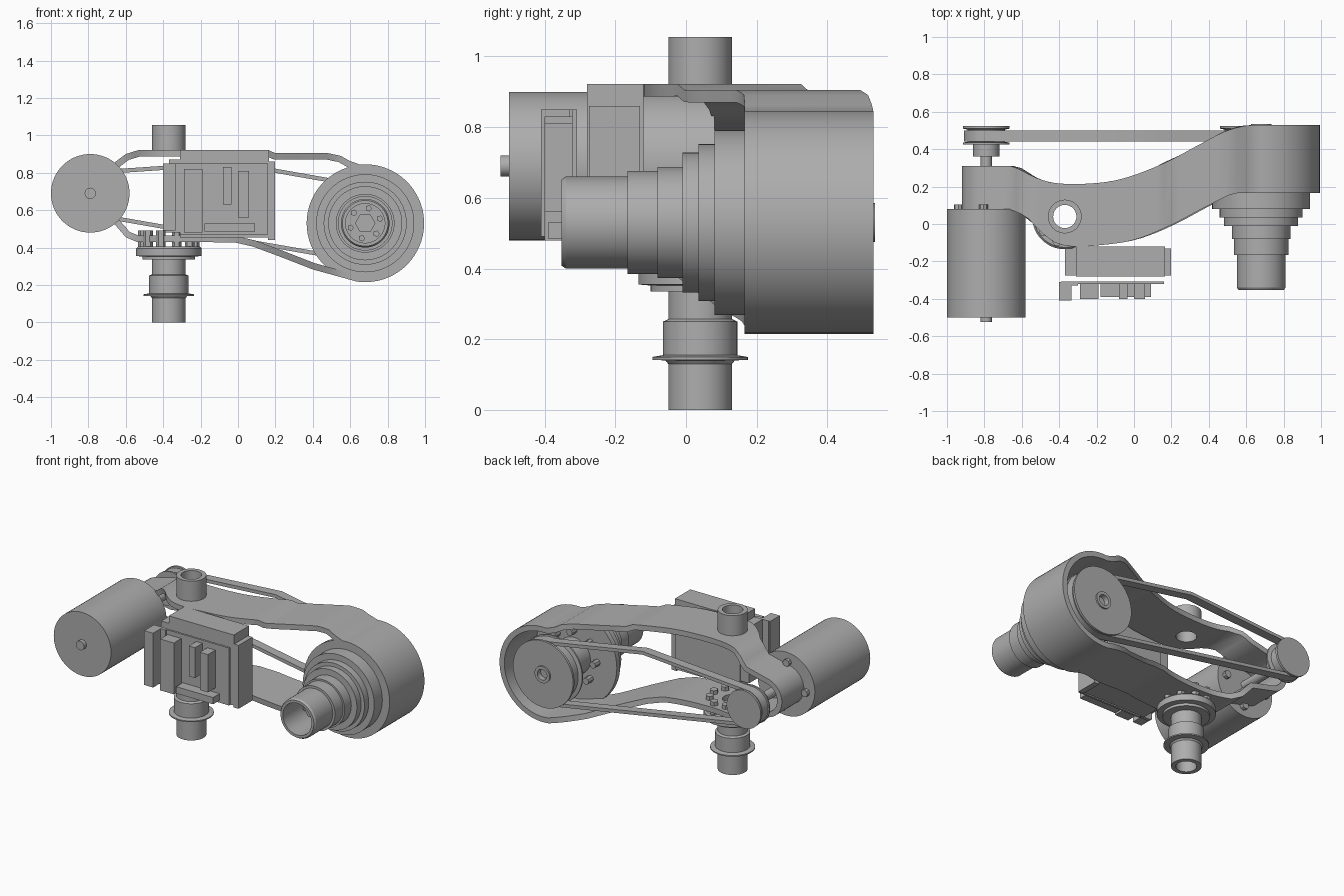
import bpy, bmesh
from math import cos, sin, pi, radians
from mathutils import Vector

cube = bpy.data.objects.get("Cube")
if cube:
    bpy.data.objects.remove(cube, do_unlink=True)

grey = bpy.data.materials.new("plain_grey")
grey.use_nodes = True
grey.diffuse_color = (0.42, 0.42, 0.42, 1)
grey.node_tree.nodes["Principled BSDF"].inputs["Base Color"].default_value = (0.42, 0.42, 0.42, 1)


def make(name, verts, faces, smooth=True):
    mesh = bpy.data.meshes.new(name)
    mesh.from_pydata(verts, [], faces)
    bm = bmesh.new()
    bm.from_mesh(mesh)
    bmesh.ops.remove_doubles(bm, verts=bm.verts, dist=0.0001)
    bmesh.ops.recalc_face_normals(bm, faces=bm.faces)
    bm.to_mesh(mesh)
    bm.free()
    mesh.materials.append(grey)
    ob = bpy.data.objects.new(name, mesh)
    bpy.context.collection.objects.link(ob)
    if smooth:
        smooth_shade(ob)
    return ob


def smooth_shade(ob):
    bpy.ops.object.select_all(action='DESELECT')
    ob.select_set(True)
    bpy.context.view_layer.objects.active = ob
    bpy.ops.object.shade_smooth_by_angle(angle=radians(30))


def lathe(name, profile, centre, axis='Y', sides=48):
    """Spin a closed (radius, height) profile about an axis."""
    a, b = centre
    n = len(profile)
    verts, faces = [], []
    for i in range(sides):
        t = 2 * pi * i / sides
        for r, h in profile:
            u, v = a + r * cos(t), b + r * sin(t)
            verts.append((u, h, v) if axis == 'Y' else (u, v, h))
    for i in range(sides):
        j = (i + 1) % sides
        for k in range(n):
            m = (k + 1) % n
            if profile[k][0] or profile[m][0]:
                faces.append((i * n + k, j * n + k, j * n + m, i * n + m))
    return make(name, verts, faces)


def rod(name, r, h0, h1, centre, axis='Y', sides=48):
    return lathe(name, [(0, h0), (r, h0), (r, h1), (0, h1)], centre, axis, sides)


def box(name, x0, x1, y0, y1, z0, z1):
    v = [(x, y, z) for x in (x0, x1) for y in (y0, y1) for z in (z0, z1)]
    f = [(0, 1, 3, 2), (4, 5, 7, 6), (0, 1, 5, 4), (2, 3, 7, 6), (0, 2, 6, 4), (1, 3, 7, 5)]
    return make(name, v, f, False)


def arc(centre, r, a0, a1, n):
    angles = [radians(a0 + (a1 - a0) * i / n) for i in range(n + 1)]
    return [(centre[0] + r * cos(t), centre[1] + r * sin(t)) for t in angles]


def hermite(pts):
    """Smooth curve y(x) through the points."""
    n = len(pts)
    slope = [0.0] * n
    for i in range(1, n - 1):
        slope[i] = (pts[i + 1][1] - pts[i - 1][1]) / (pts[i + 1][0] - pts[i - 1][0])

    def f(x):
        if x <= pts[0][0]:
            return pts[0][1]
        for i in range(n - 1):
            (xa, ya), (xb, yb) = pts[i], pts[i + 1]
            if x <= xb:
                w = xb - xa
                t = (x - xa) / w
                s = t * t * (3 - 2 * t)
                return (ya + (yb - ya) * s + w * t * (1 - t) ** 2 * slope[i]
                        - w * t * t * (1 - t) * slope[i + 1])
        return pts[-1][1]
    return f


def band(name, outline, wall, front, back, step=0.035):
    """Closed strip following a clockwise x-z outline, thickened inwards."""
    path = []
    for p, q in zip(outline, outline[1:] + outline[:1]):
        p, q = Vector(p), Vector(q)
        n = max(1, int((q - p).length / step))
        path += [p.lerp(q, i / n) for i in range(n)]
    count = len(path)
    verts, faces = [], []
    for i, p in enumerate(path):
        d = (path[(i + 1) % count] - path[i - 1]).normalized()
        q = p + Vector((d.y, -d.x)) * wall
        for c, edge in ((p, front), (p, back), (q, back), (q, front)):
            verts.append((c.x, edge(p.x), c.y))
    for i in range(count):
        j = (i + 1) % count
        for k in range(4):
            m = (k + 1) % 4
            faces.append((i * 4 + k, j * 4 + k, j * 4 + m, i * 4 + m))
    return make(name, verts, faces)


MOTOR, HUB, PIVOT = (-0.79, 0.69), (0.68, 0.53), (-0.37, 0.04)

# arm housing: an open loop with swept front and back edges
front_edge = hermite([(-0.7, 0.08), (-0.58, 0.04), (-0.5, -0.04), (-0.42, -0.1), (-0.33, -0.12),
                      (-0.2, -0.115), (0, -0.085), (0.2, -0.005), (0.4, 0.1), (0.56, 0.165)])
back_edge = hermite([(-0.67, 0.31), (-0.62, 0.295), (-0.53, 0.25), (-0.43, 0.22), (-0.26, 0.215),
                     (-0.07, 0.24), (0.16, 0.325), (0.35, 0.425), (0.5, 0.5), (0.65, 0.53)])
outline = (arc(MOTOR, 0.13, 255, 105, 14)
           + [(-0.66, 0.855), (-0.6, 0.9), (-0.53, 0.922), (0.16, 0.922), (0.2, 0.905),
              (0.48, 0.905), (0.55, 0.89), (0.6, 0.862)]
           + arc(HUB, 0.315, 95, -98, 36)
           + [(0.4, 0.283), (0.22, 0.353), (0.08, 0.405), (-0.02, 0.428), (-0.54, 0.43),
              (-0.6, 0.455), (-0.66, 0.525)])
housing = band("arm_housing", outline, 0.035, front_edge, back_edge)

# pivot hole through both walls of the arm
cutter = rod("pivot_cutter", 0.062, 0.3, 1.1, PIVOT, 'Z')
cutter.hide_render = True
cut = housing.modifiers.new("pivot_hole", 'BOOLEAN')
cut.operation, cut.object, cut.solver = 'DIFFERENCE', cutter, 'EXACT'
bpy.context.view_layer.objects.active = housing
bpy.ops.object.modifier_apply(modifier=cut.name)
bpy.data.objects.remove(cutter, do_unlink=True)
smooth_shade(housing)

# pivot tubes above and below the arm
lathe("upper_pivot_tube", [(0.062, 0.9), (0.09, 0.9), (0.09, 1.055), (0.062, 1.055)], PIVOT, 'Z')
lathe("lower_pivot_tube",
      [(0.062, 0), (0.09, 0), (0.09, 0.13), (0.098, 0.14), (0.135, 0.142), (0.135, 0.15),
       (0.105, 0.155), (0.105, 0.25), (0.09, 0.257), (0.09, 0.335), (0.14, 0.335), (0.14, 0.352),
       (0.175, 0.355), (0.175, 0.395), (0.165, 0.405), (0.062, 0.405)], PIVOT, 'Z')
for i in range(10):
    t = 2 * pi * i / 10
    rod("bearing_tooth", 0.026, 0.4, 0.49,
        (PIVOT[0] + 0.138 * cos(t), PIVOT[1] + 0.138 * sin(t)), 'Z', 6)

# motor with shaft and mounting screws
rod("motor_body", 0.21, -0.5, 0.08, MOTOR, sides=64)
rod("motor_front_shaft", 0.03, -0.525, -0.49, MOTOR, sides=24)
rod("motor_drive_shaft", 0.03, 0.07, 0.5, MOTOR, sides=24)
for i in range(4):
    t = pi / 2 * i + 0.1
    rod("motor_screw", 0.024, 0.07, 0.105,
        (MOTOR[0] + 0.15 * cos(t), MOTOR[1] + 0.15 * sin(t)), sides=8)

# small drive pulley
lathe("drive_pulley",
      [(0, 0.36), (0.07, 0.36), (0.07, 0.425), (0.125, 0.425), (0.125, 0.435), (0.1, 0.44),
       (0.1, 0.505), (0.125, 0.51), (0.125, 0.525), (0, 0.525)], MOTOR)

# large driven pulley and hub
lathe("driven_pulley",
      [(0, 0.19), (0.12, 0.19), (0.12, 0.42), (0.22, 0.42), (0.22, 0.43), (0.195, 0.435),
       (0.195, 0.505), (0.22, 0.51), (0.22, 0.525), (0.055, 0.525), (0.055, 0.535),
       (0.035, 0.535), (0.035, 0.5), (0, 0.5)], HUB)
for i in range(8):
    t = 2 * pi * i / 8
    rod("hub_bolt", 0.022, 0.19, 0.25, (HUB[0] + 0.17 * cos(t), HUB[1] + 0.17 * sin(t)), sides=8)

# drive belt
belt_path = (arc(MOTOR, 0.12, 258, 95, 16) + [(-0.03, 0.862)] + arc(HUB, 0.215, 98, -103, 28))
band("drive_belt", belt_path, 0.022, lambda x: 0.44, lambda x: 0.5, 0.2)

# stepped spindle with hollow nose
lathe("hub_front_wall", [(0, 0.165), (0.313, 0.165), (0.313, 0.2), (0, 0.2)], HUB, sides=64)
lathe("stepped_spindle",
      [(0, 0.17), (0.262, 0.17), (0.262, 0.08), (0.222, 0.08), (0.222, 0.035), (0.198, 0.035),
       (0.198, -0.01), (0.157, -0.01), (0.157, -0.08), (0.146, -0.08), (0.146, -0.165),
       (0.13, -0.165), (0.13, -0.34), (0.122, -0.352), (0.105, -0.352), (0.105, -0.1), (0, -0.1)],
      HUB, sides=64)
rod("spindle_nut", 0.055, -0.2, -0.09, HUB, sides=6)
for i in range(6):
    t = 2 * pi * i / 6 + 0.3
    rod("spindle_lug", 0.018, -0.16, -0.09,
        (HUB[0] + 0.082 * cos(t), HUB[1] + 0.082 * sin(t)), sides=5)

# control box
box("control_box", -0.31, 0.165, -0.28, -0.12, 0.455, 0.922)
box("box_right_flange", 0.16, 0.197, -0.275, -0.13, 0.44, 0.86)
box("box_left_flange", -0.37, -0.3, -0.275, -0.13, 0.5, 0.87)

# front board with connectors
box("front_board", -0.31, 0.16, -0.322, -0.308, 0.47, 0.85)
box("left_connector", -0.4, -0.335, -0.41, -0.31, 0.49, 0.85)
box("left_connector_foot", -0.39, -0.3, -0.33, -0.308, 0.48, 0.85)
box("tall_connector", -0.29, -0.19, -0.4, -0.315, 0.48, 0.82)
box("upper_connector", -0.08, -0.035, -0.4, -0.315, 0.63, 0.83)
box("middle_connector", 0, 0.06, -0.4, -0.315, 0.56, 0.81)
box("bottom_connector", -0.18, 0.09, -0.39, -0.315, 0.485, 0.53)
